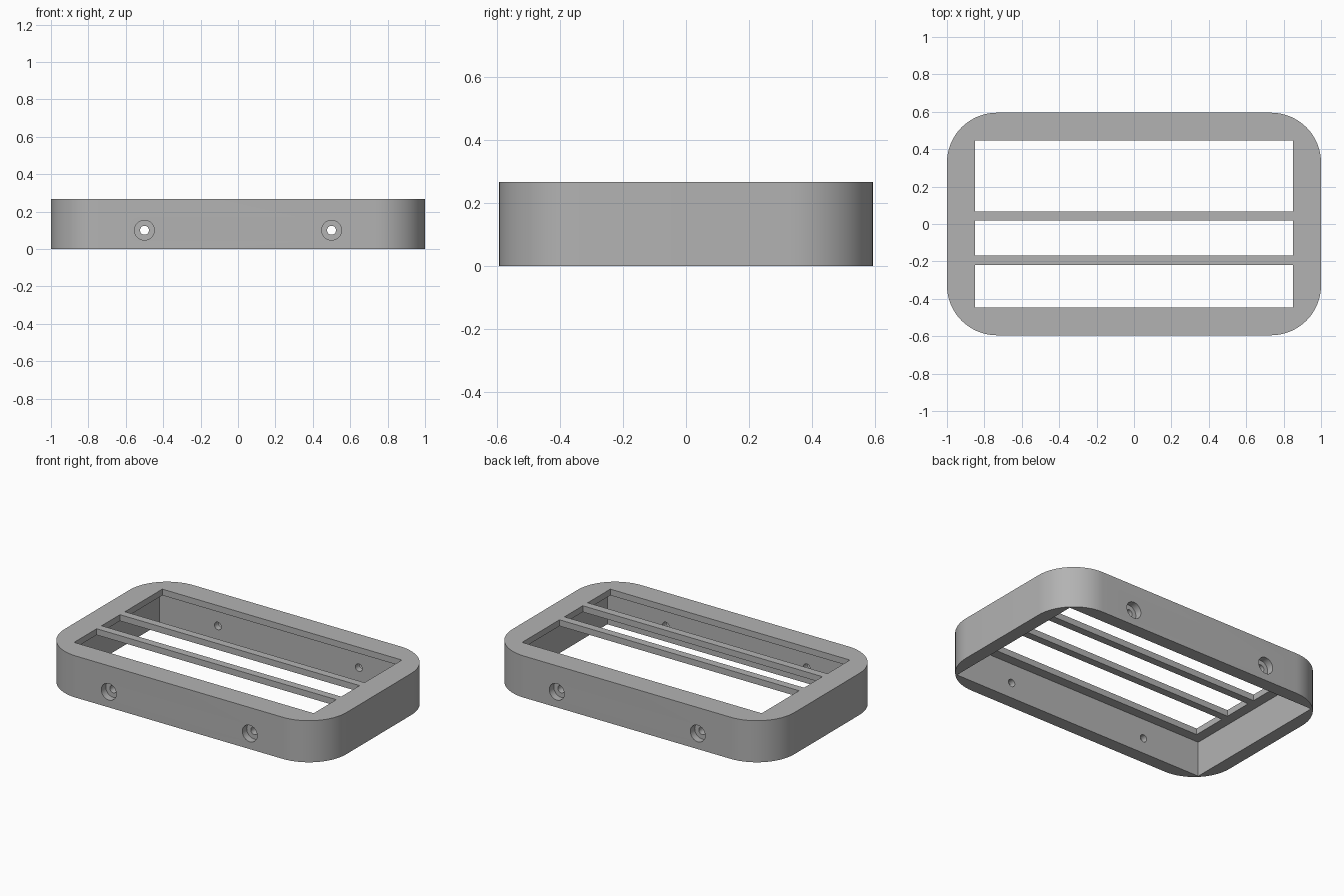
import bpy
import bmesh
from math import pi
from mathutils import Matrix, Vector

default = bpy.data.objects.get("Cube")
if default:
    bpy.data.objects.remove(default, do_unlink=True)

# Overall sizes
HALF_X, HALF_Y, HEIGHT = 1.0, 0.595, 0.267
CORNER = 0.267
WALL = 0.085
LIP = 0.04
OPEN_X, OPEN_Y = 0.85, 0.447

grey = bpy.data.materials.new("plain grey")
grey.use_nodes = True
colour = (0.45, 0.45, 0.45, 1.0)
grey.diffuse_color = colour
grey.node_tree.nodes["Principled BSDF"].inputs["Base Color"].default_value = colour


def finish(name, bm):
    bmesh.ops.recalc_face_normals(bm, faces=bm.faces)
    mesh = bpy.data.meshes.new(name)
    bm.to_mesh(mesh)
    bm.free()
    mesh.materials.append(grey)
    obj = bpy.data.objects.new(name, mesh)
    bpy.context.collection.objects.link(obj)
    return obj


def block(name, low, high, corner=0.0):
    """Box between two corners, with optional rounded vertical edges."""
    low, high = Vector(low), Vector(high)
    bm = bmesh.new()
    bmesh.ops.create_cube(bm, size=1)
    bmesh.ops.scale(bm, vec=high - low, verts=bm.verts)
    bmesh.ops.translate(bm, vec=(low + high) / 2, verts=bm.verts)
    if corner:
        upright = [e for e in bm.edges
                   if abs(e.verts[0].co.z - e.verts[1].co.z) > 0.01]
        bmesh.ops.bevel(bm, geom=upright, offset=corner, segments=16,
                        profile=0.5, affect='EDGES')
    return finish(name, bm)


def drill(name, x, y, z, radius, length):
    """Cylinder lying along y."""
    bm = bmesh.new()
    bmesh.ops.create_cone(bm, cap_ends=True, segments=32, radius1=radius,
                          radius2=radius, depth=length,
                          matrix=Matrix.Translation((x, y, z)) @ Matrix.Rotation(pi / 2, 4, 'X'))
    return finish(name, bm)


def cut(target, cutter):
    bpy.context.view_layer.objects.active = target
    mod = target.modifiers.new("cut", 'BOOLEAN')
    mod.operation = 'DIFFERENCE'
    mod.solver = 'EXACT'
    mod.object = cutter
    bpy.ops.object.modifier_apply(modifier=mod.name)
    bpy.data.objects.remove(cutter, do_unlink=True)


# Rounded frame, hollow below with a thin lip around the top opening
frame = block("frame", (-HALF_X, -HALF_Y, 0), (HALF_X, HALF_Y, HEIGHT), CORNER)
cut(frame, block("cavity_cutter", (WALL - HALF_X, WALL - HALF_Y, -0.1),
                 (HALF_X - WALL, HALF_Y - WALL, HEIGHT - LIP)))
cut(frame, block("opening_cutter", (-OPEN_X, -OPEN_Y, 0.1), (OPEN_X, OPEN_Y, HEIGHT + 0.1)))

# Counterbored screw holes in the front and back walls
for x in (-0.5, 0.5):
    for side in (-1, 1):
        cut(frame, drill("hole_cutter", x, side * HALF_Y, 0.1, 0.024, 0.3))
        cut(frame, drill("bore_cutter", x, side * HALF_Y, 0.1, 0.053, 0.09))

# Crossbars spanning the opening, flush with the top
bars = [block(name, (-OPEN_X, y - 0.025, HEIGHT - LIP), (OPEN_X, y + 0.025, HEIGHT))
        for name, y in (("front_crossbar", -0.193), ("back_crossbar", 0.043))]

# Smooth the curved walls, keep the edges sharp
bpy.ops.object.select_all(action='DESELECT')
for obj in [frame] + bars:
    obj.select_set(True)
bpy.context.view_layer.objects.active = frame
bpy.ops.object.shade_smooth_by_angle(angle=pi / 6)
